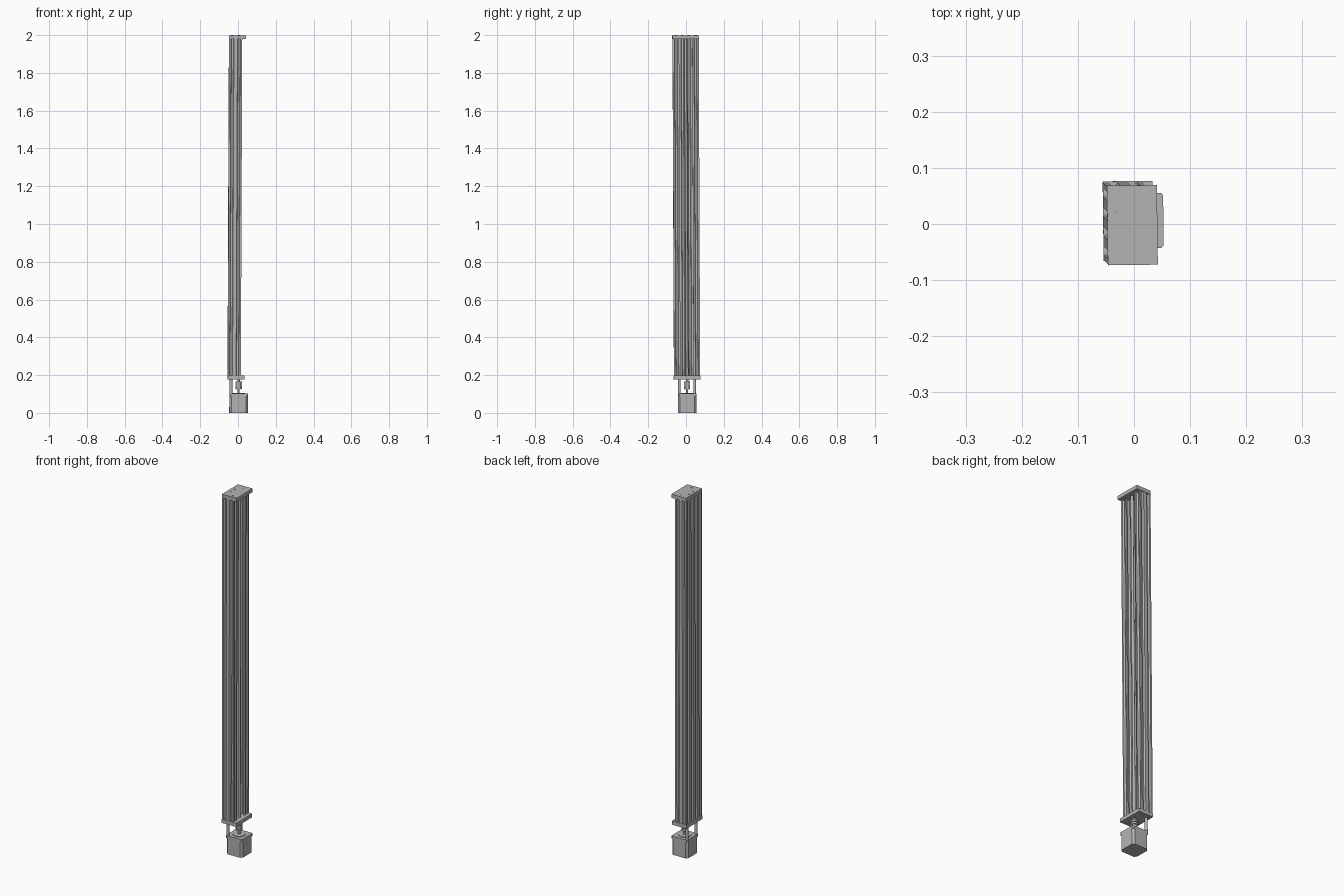
import bpy, bmesh, math
from mathutils import Matrix, Vector

cube = bpy.data.objects.get("Cube")
if cube:
    bpy.data.objects.remove(cube, do_unlink=True)

MM = 0.00173          # profile units to model units
AXIS = 34             # screw axis in profile units, from the back face
PLATE_LOW, PLATE_HIGH, PLATE_T = 0.177, 1.979, 0.02

# The whole unit leans and turns very slightly
LEAN = Matrix(((1, 0, 0.0042, 0.003), (0, 1, -0.0042, 0.0065),
               (0, 0, 1, 0), (0, 0, 0, 1))) @ Matrix.Rotation(0.012, 4, 'Z')

metal = bpy.data.materials.new("light grey metal")
metal.use_nodes = True
GREY = (0.45, 0.45, 0.45, 1)
metal.diffuse_color = GREY
metal.node_tree.nodes["Principled BSDF"].inputs["Base Color"].default_value = GREY


def prism(name, points, z0, z1, smooth=False):
    """Extrude a flat outline from z0 to z1."""
    bm = bmesh.new()
    face = bm.faces.new([bm.verts.new((x, y, z0)) for x, y in points])
    new = bmesh.ops.extrude_face_region(bm, geom=[face])["geom"]
    bmesh.ops.translate(bm, vec=(0, 0, z1 - z0),
                        verts=[v for v in new if isinstance(v, bmesh.types.BMVert)])
    bmesh.ops.recalc_face_normals(bm, faces=bm.faces)
    bm.transform(LEAN)
    mesh = bpy.data.meshes.new(name)
    bm.to_mesh(mesh)
    bm.free()
    mesh.materials.append(metal)
    ob = bpy.data.objects.new(name, mesh)
    bpy.context.collection.objects.link(ob)
    if smooth:
        bpy.ops.object.select_all(action='DESELECT')
        ob.select_set(True)
        bpy.context.view_layer.objects.active = ob
        bpy.ops.object.shade_smooth_by_angle(angle=math.radians(35))
    return ob


def rod(name, x, y, r, z0, z1, sides=20):
    ring = [(x + r * math.cos(math.tau * i / sides), y + r * math.sin(math.tau * i / sides))
            for i in range(sides)]
    return prism(name, ring, z0, z1, smooth=sides > 8)


def chamfered(half, cut):
    a, b = half, half - cut
    return [(a, -b), (a, b), (b, a), (-b, a), (-a, b), (-a, -b), (-b, -a), (b, -a)]


def place(x, y):
    return ((x - AXIS) * MM, y * MM)


# Channel rail: C-shaped outline with a T-slot in every 20 unit stretch
half_slot = [(-4.6, 0), (-3.1, 1.8), (-5.5, 1.8), (-5.5, 3.2), (-2.9, 6.1)]
slot = half_slot + [(-u, d) for u, d in reversed(half_slot)]
corners = [Vector(c) for c in ((0, -40), (40, -40), (40, -20), (20, -20),
                               (20, 20), (40, 20), (40, 40), (0, 40))]
outline = []
for a, b in zip(corners, corners[1:] + corners[:1]):
    along = (b - a).normalized()
    inward = Vector((-along.y, along.x))
    outline.append(place(*a))
    for k in range(round((b - a).length / 20)):
        for u, d in slot:
            outline.append(place(*(a + along * (10 + 20 * k + u) + inward * d)))
prism("channel_rail", outline, PLATE_LOW + PLATE_T, PLATE_HIGH)

# End plates with flush bolt heads
plate = [place(x, y) for x, y in ((0, -41), (51.5, -41), (51.5, 41), (0, 41))]
for name, z, face_z in (("bottom", PLATE_LOW, PLATE_LOW - 0.001),
                        ("top", PLATE_HIGH, PLATE_HIGH + PLATE_T)):
    prism(name + "_end_plate", plate, z, z + PLATE_T)
    for x, y in ((10, 10), (30, 30)):
        for side in (-1, 1):
            rod(name + "_bolt_head", *place(x, side * y), 0.007, face_z, face_z + 0.001, 16)

# Lead screw running up the channel
rod("lead_screw", 0, 0, 0.007, 0.145, PLATE_HIGH)

# Flexible coupler: clamping rings around a narrower core
rod("coupler_core", 0, 0, 0.011, 0.125, 0.167)
for i in range(3):
    z = 0.126 + i * 0.0145
    rod("coupler_ring", 0, 0, 0.0165, z, z + 0.011)

# Motor: body with cut corners, mounting flange, pilot boss and shaft
prism("motor_body", chamfered(0.049, 0.011), 0, 0.088)
prism("motor_flange", chamfered(0.049, 0.004), 0.088, 0.102)
rod("motor_boss", 0, 0, 0.033, 0.102, 0.105, 32)
rod("motor_shaft", 0, 0, 0.0055, 0.105, 0.13)

# Two spacers between motor flange and bottom plate
for side in (-1, 1):
    rod("motor_spacer", -0.041, side * 0.041, 0.0075, 0.102, PLATE_LOW)
